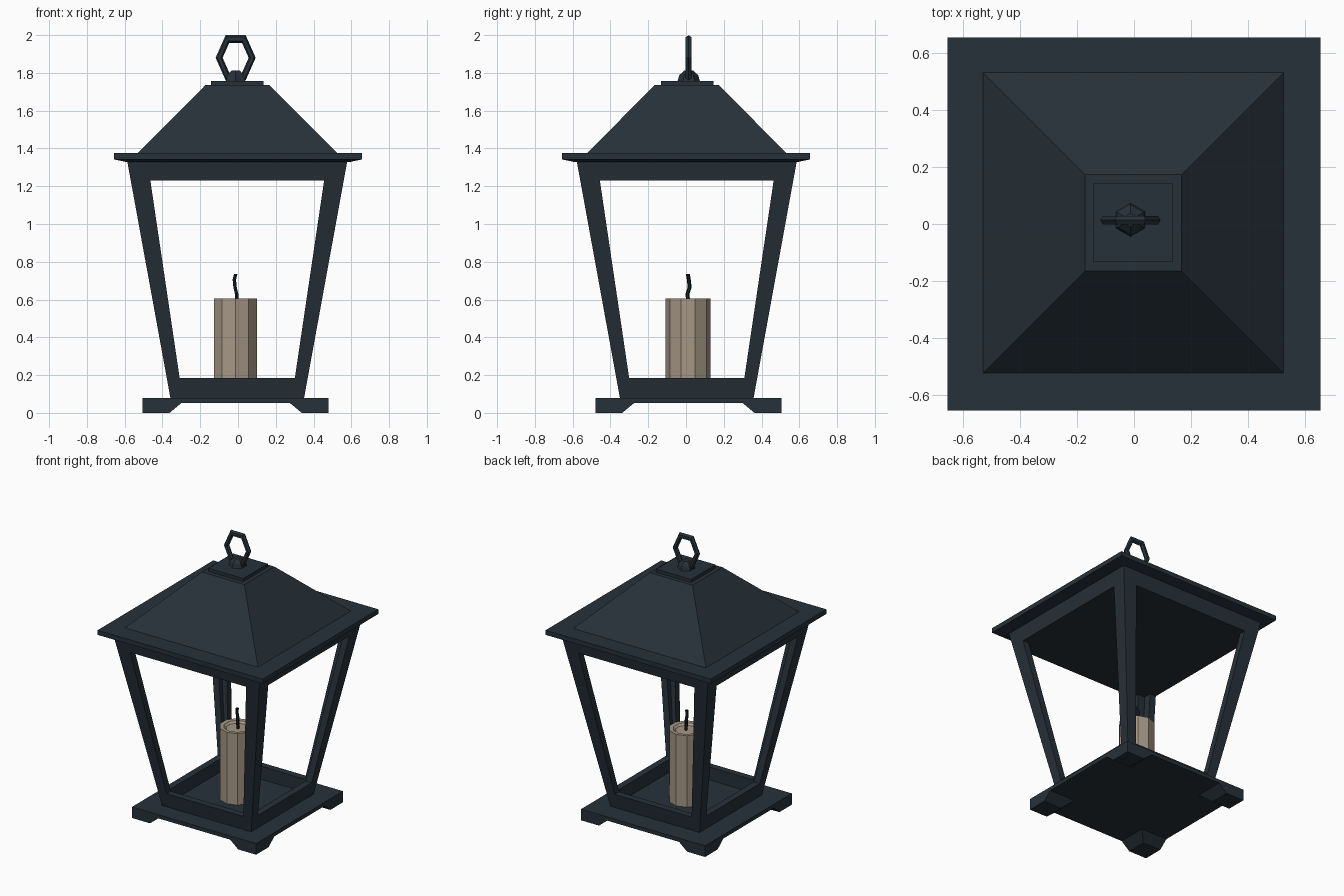
import bpy, bmesh, math
from mathutils import Vector

if "Cube" in bpy.data.objects:
    bpy.data.objects.remove(bpy.data.objects["Cube"])


def mat(name, rgb):
    m = bpy.data.materials.new(name)
    m.diffuse_color = (*rgb, 1)
    m.use_nodes = True
    m.node_tree.nodes["Principled BSDF"].inputs["Base Color"].default_value = m.diffuse_color
    return m


METAL = mat("dark_metal", (0.0195, 0.031, 0.041))
WAX = mat("candle_wax", (0.376, 0.31, 0.236))
WICK = mat("black_wick", (0.010, 0.014, 0.018))


def loft(name, sections, material, offset=(0, 0)):
    """Skin equal-length closed sections of 3D points, bottom to top, with end caps."""
    bm = bmesh.new()
    rings = [[bm.verts.new((x + offset[0], y + offset[1], z)) for x, y, z in s] for s in sections]
    n = len(rings[0])
    for a, b in zip(rings, rings[1:]):
        for i in range(n):
            j = (i + 1) % n
            bm.faces.new((a[i], a[j], b[j], b[i]))
    bm.faces.new(rings[0][::-1])
    bm.faces.new(rings[-1])
    bmesh.ops.recalc_face_normals(bm, faces=bm.faces)
    me = bpy.data.meshes.new(name)
    bm.to_mesh(me)
    bm.free()
    me.materials.append(material)
    ob = bpy.data.objects.new(name, me)
    bpy.context.collection.objects.link(ob)
    return ob


def square(h, z):
    return [(-h, -h, z), (h, -h, z), (h, h, z), (-h, h, z)]


def ngon(r, z, n, cx=0, cy=0):
    return [(cx + r * math.sin(2 * math.pi * i / n), cy + r * math.cos(2 * math.pi * i / n), z)
            for i in range(n)]


BASE = (-0.0125, 0.0125)
BODY = (-0.004, 0.004)
CORNERS = {"front_left": (-1, -1), "front_right": (1, -1), "back_right": (1, 1), "back_left": (-1, 1)}


def outer(z):   # outside half width of the tapered body
    return 0.354 + (z - 0.08) * 0.1824


def opening(z):  # half width of the window opening
    return 0.305 + (z - 0.185) * 0.1483


# Base slab and four feet sloping on their inner sides
loft("base_slab", [square(0.4925, 0.053), square(0.4925, 0.08)], METAL, BASE)
for name, (sx, sy) in CORNERS.items():
    def foot(inner, z):
        o = 0.4925
        return [(sx * x, sy * y, z) for x, y in ((inner, inner), (o, inner), (o, o), (inner, o))]
    loft("foot_" + name, [foot(0.35, 0), foot(0.285, 0.054)], METAL, BASE)

# Corner posts: L-shaped profile, leaning outwards
T = 0.048
for name, (sx, sy) in CORNERS.items():
    def ell(z):
        h, w = outer(z), opening(z)
        pts = ((h, h), (w, h), (w, h - T), (h - T, h - T), (h - T, w), (h, w))
        return [(sx * x, sy * y, z) for x, y in pts]
    loft("post_" + name, [ell(0.185), ell(1.23)], METAL, BODY)

# Bottom rail with a sunken floor, and top block
loft("bottom_rail", [square(outer(0.08), 0.08), square(outer(0.185), 0.185),
                     square(outer(0.185) - T, 0.185), square(outer(0.185) - T, 0.092)], METAL, BODY)
loft("top_rail", [square(outer(1.23), 1.23), square(outer(1.335), 1.335)], METAL, BODY)

# Roof: eave plate, hipped roof and cap
loft("eave", [square(0.59, 1.328), square(0.656, 1.342), square(0.656, 1.375)], METAL)
loft("roof", [square(0.53, 1.373), square(0.17, 1.735)], METAL, (-0.003, 0.004))
loft("roof_cap", [square(0.139, 1.733), square(0.139, 1.758)], METAL, (-0.004, 0.006))

# Dome and hanging ring
loft("dome", [ngon(0.059, 1.756, 6), ngon(0.05, 1.788, 6), ngon(0.024, 1.813, 6)], METAL, (-0.0125, 0.0145))
bpy.ops.mesh.primitive_torus_add(major_segments=6, minor_segments=6, major_radius=0.0875,
                                 minor_radius=0.0185, location=(-0.0125, 0.0135, 1.88),
                                 rotation=(math.pi / 2, 0, 0))
ring = bpy.context.object
ring.name = "hanging_ring"
ring.scale = (1, 1.3, 0.95)
ring.data.materials.append(METAL)

# Candle with a shallow melted dip, and bent wick
loft("candle", [ngon(0.119, 0.09, 10), ngon(0.119, 0.605, 10), ngon(0.09, 0.603, 10),
                ngon(0.075, 0.59, 10)], WAX, (-0.0135, 0.011))
path = [(0.005, 0.0, 0.585), (0.005, -0.003, 0.63), (-0.003, 0.008, 0.665), (-0.007, 0.004, 0.705), (0.0, -0.001, 0.735)]
loft("wick", [ngon(0.0105, z, 6, x, y) for x, y, z in path], WICK, (-0.0125, 0.011))
